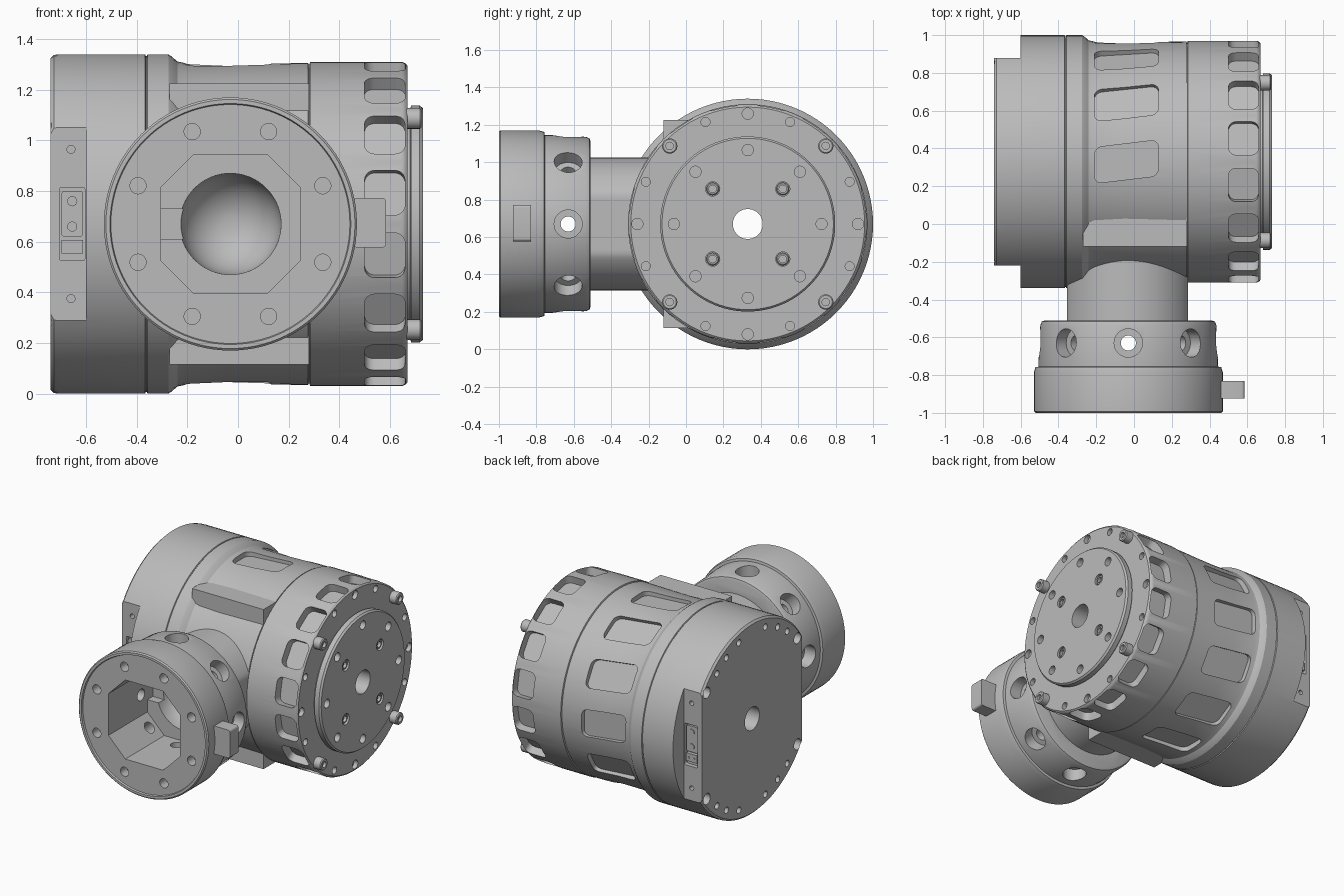
import bpy, bmesh
from math import radians, sin, cos, pi
from mathutils import Matrix

if "Cube" in bpy.data.objects:
    bpy.data.objects.remove(bpy.data.objects["Cube"])

grey = bpy.data.materials.new("machined grey")
grey.use_nodes = True
GREY = (0.5, 0.5, 0.5, 1)
grey.diffuse_color = GREY
grey.node_tree.nodes["Principled BSDF"].inputs["Base Color"].default_value = GREY


def T(x, y, z):
    return Matrix.Translation((x, y, z))


def R(deg, axis):
    return Matrix.Rotation(radians(deg), 4, axis)


CENTRE = T(0, 0.33, 0.67)
DRUM = CENTRE @ R(90, 'Y')                  # local z runs along x
FLANGE = T(-0.03, 0, 0.67) @ R(90, 'X')     # local z runs to the front


def stack(bm, rings, mat):
    """Skin a list of equal point rings and cap both ends."""
    loops = [[bm.verts.new(mat @ T(*p).translation) for p in ring] for ring in rings]
    n = len(loops[0])
    for a, b in zip(loops, loops[1:]):
        for i in range(n):
            j = (i + 1) % n
            bm.faces.new((a[i], a[j], b[j], b[i]))
    bm.faces.new(loops[0][::-1])
    bm.faces.new(loops[-1])


def lathe(bm, profile, mat, n=24):
    stack(bm, [[(r * cos(2 * pi * i / n), r * sin(2 * pi * i / n), z) for i in range(n)]
               for r, z in profile], mat)


def rod(bm, r, z0, z1, mat, n=24):
    lathe(bm, [(r, z0), (r, z1)], mat, n)


def prism(bm, outline, z0, z1, mat):
    stack(bm, [[(x, y, z) for x, y in outline] for z in (z0, z1)], mat)


def rect(w, h, r=0.0, shear=0.0):
    """Rounded rectangle outline, optionally sheared."""
    if r == 0:
        return [(-w / 2, -h / 2), (w / 2, -h / 2), (w / 2, h / 2), (-w / 2, h / 2)]
    pts = []
    for k, (sx, sy) in enumerate([(1, 1), (-1, 1), (-1, -1), (1, -1)]):
        for i in range(6):
            a = pi / 2 * (k + i / 5)
            x = sx * (w / 2 - r) + r * cos(a)
            pts.append((x, sy * (h / 2 - r) + r * sin(a) + shear * x))
    return pts


def make(name, bm):
    bmesh.ops.recalc_face_normals(bm, faces=bm.faces)
    mesh = bpy.data.meshes.new(name)
    bm.to_mesh(mesh)
    bm.free()
    mesh.materials.append(grey)
    obj = bpy.data.objects.new(name, mesh)
    bpy.context.collection.objects.link(obj)
    return obj


def combine(obj, bm, op='DIFFERENCE'):
    tool = make("cutter", bm)
    tool.hide_render = True
    mod = obj.modifiers.new("cut", 'BOOLEAN')
    mod.operation, mod.solver, mod.object = op, 'EXACT', tool
    bpy.context.view_layer.objects.active = obj
    bpy.ops.object.modifier_apply(modifier=mod.name)
    bpy.data.objects.remove(tool)


def polar(base, deg, r):
    return base @ R(deg, 'Z') @ T(r, 0, 0)


def side(s):
    """Frame on the flat of the end cap, facing s * y."""
    return T(-0.655, 0.33 + s * 0.55, 0.67) @ R(-90 * s, 'X')


# Main drum
bm = bmesh.new()
lathe(bm, [(0.655, -0.74), (0.668, -0.727), (0.67, -0.71), (0.67, -0.367), (0.663, -0.364),
           (0.663, -0.361), (0.67, -0.358), (0.67, -0.275), (0.662, -0.262), (0.642, -0.24),
           (0.636, -0.21), (0.632, -0.05), (0.636, 0.277), (0.63, 0.279), (0.63, 0.282),
           (0.64, 0.285), (0.64, 0.65), (0.634, 0.663), (0.625, 0.67)], DRUM, 96)
drum = make("main_drum", bm)

# Flats on both sides of the end cap
bm = bmesh.new()
for s in (-1, 1):
    prism(bm, rect(0.3, 1.6), 0, 0.4, side(s) @ T(-0.095, 0, 0))
combine(drum, bm)

# Pockets, windows, bolt holes and connector recesses
bm = bmesh.new()
for k in range(16):
    prism(bm, rect(0.16, 0.18, 0.04), -0.06, 0.1,
          CENTRE @ R(22.5 * k + 11.25, 'X') @ T(0.58, 0, 0.64))
    if k % 4 != 2:
        rod(bm, 0.03 if k % 4 == 0 else 0.024, 0.64, 0.7, polar(DRUM, 22.5 * k, 0.59))
for k in range(7):
    prism(bm, rect(0.34, 0.19, 0.04, 0.12), -0.035, 0.1,
          CENTRE @ R(-30 * k, 'X') @ T(-0.04, 0, 0.635))
for turn in (0, 180):
    for a in (-53.5, 53.5):
        rod(bm, 0.038, -0.8, -0.67, polar(DRUM, turn + a, 0.62))
    for a in (-40, -28, -14, 14, 28, 40):
        rod(bm, 0.022, -0.8, -0.7, polar(DRUM, turn + a, 0.6))
for s in (-1, 1):
    prism(bm, rect(0.1, 0.29, 0.01), -0.03, 0.05, side(s))
    for z in (-0.295, 0.295):
        rod(bm, 0.016, -0.04, 0.05, side(s) @ T(-0.005, z, 0))
rod(bm, 0.08, -0.9, 0.9, DRUM, 40)
combine(drum, bm)

# Connector sockets in the recesses
bm = bmesh.new()
for s in (-1, 1):
    up = -s
    prism(bm, rect(0.085, 0.18, 0.012), -0.035, -0.01, side(s) @ T(0, 0.04 * up, 0))
    prism(bm, rect(0.085, 0.055), -0.035, -0.006, side(s) @ T(0, -0.09 * up, 0))
    for z in (0.09, -0.01):
        rod(bm, 0.02, -0.02, -0.004, side(s) @ T(0, z * up, 0), 16)
    for x in (-0.02, 0.02):
        rod(bm, 0.006, -0.02, -0.001, side(s) @ T(x, -0.09 * up, 0), 8)
make("connector_sockets", bm)

# Square housing corners at the front of the drum
bm = bmesh.new()
corners = [(-0.27, -0.12), (0.28, -0.12), (0.28, 0.3), (-0.24, 0.3), (-0.24, 0), (-0.27, -0.05)]
prism(bm, corners, 0.115, 1.225, Matrix())
housing = make("front_housing", bm)
bm = bmesh.new()
rod(bm, 0.5, -0.6, 0.6, DRUM, 64)
combine(housing, bm)

# Output disc
bm = bmesh.new()
lathe(bm, [(0.45, 0.66), (0.45, 0.68), (0.468, 0.684), (0.468, 0.718), (0.458, 0.73)], DRUM, 96)
disc = make("output_disc", bm)
bm = bmesh.new()
rod(bm, 0.08, 0.6, 0.8, DRUM, 40)
for k in range(8):
    rod(bm, 0.03, 0.69, 0.8, polar(DRUM, 45 * k, 0.395))
for k in range(4):
    rod(bm, 0.038, 0.7, 0.8, polar(DRUM, 45 + 90 * k, 0.265))
combine(disc, bm)

# Socket head screws on the drum face and in the disc
bm = bmesh.new()
for k in range(4):
    for rad, base, size in ((0.59, 0.66, 0.041), (0.265, 0.695, 0.034)):
        top = base + (0.065 if size > 0.04 else 0.028)
        lathe(bm, [(size, base), (size, top - 0.006), (size - 0.006, top), (0.02, top),
                   (0.02, top - 0.02)], polar(DRUM, 45 + 90 * k, rad))
make("cap_screws", bm)

# Front flange joined with its flat-sided neck
bm = bmesh.new()
lathe(bm, [(0.44, 0.51), (0.458, 0.516), (0.466, 0.535), (0.475, 0.72), (0.475, 0.755),
           (0.492, 0.758), (0.5, 0.785), (0.5, 0.992), (0.492, 1.0), (0.476, 1.0),
           (0.472, 0.988)], FLANGE, 96)
flange = make("front_flange", bm)
bm = bmesh.new()
neck = [(max(-0.325, min(0.315, 0.355 * cos(2 * pi * i / 96))), 0.355 * sin(2 * pi * i / 96))
        for i in range(96)]
prism(bm, neck, -0.05, 0.6, FLANGE)
combine(flange, bm, 'UNION')

# Chamfered square bore
bm = bmesh.new()
h, c = 0.275, 0.145
prism(bm, [(h, -c), (h, c), (c, h), (-c, h), (-h, c), (-h, -c), (-c, -h), (c, -h)],
      0.56, 1.1, FLANGE)
combine(flange, bm)

# Rounded bowl and cable notch behind the bore
bm = bmesh.new()
bowl = [(0.2 * sin(a * pi / 20), 0.54 - 0.2 * cos(a * pi / 20)) for a in range(1, 11)]
lathe(bm, bowl + [(0.2, 0.7)], FLANGE, 64)
combine(flange, bm)
bm = bmesh.new()
prism(bm, rect(0.13, 0.12), 0.5, 0.7, FLANGE @ T(-0.21, 0, 0))
combine(flange, bm)

# Radial counterbores and face bolt holes
bm = bmesh.new()
for k in range(8):
    lathe(bm, [(0.04, 0.2), (0.04, 0.39), (0.075, 0.39), (0.075, 0.55)],
          FLANGE @ T(0, 0, 0.63) @ R(45 * k, 'Z') @ R(90, 'Y'), 32)
    rod(bm, 0.032, 0.92, 1.1, polar(FLANGE, 22.5 + 45 * k, 0.395))
combine(flange, bm)

# Side latch tab
bm = bmesh.new()
prism(bm, rect(0.13, 0.195, 0.015), 0.83, 0.925, FLANGE @ T(0.55, 0.005, 0))
make("latch_tab", bm)

# Smooth round surfaces, crisp edges
bpy.ops.object.select_all(action='DESELECT')
for obj in bpy.context.collection.objects:
    if obj.type == 'MESH':
        obj.select_set(True)
        bpy.context.view_layer.objects.active = obj
bpy.ops.object.shade_smooth_by_angle(angle=radians(30))
